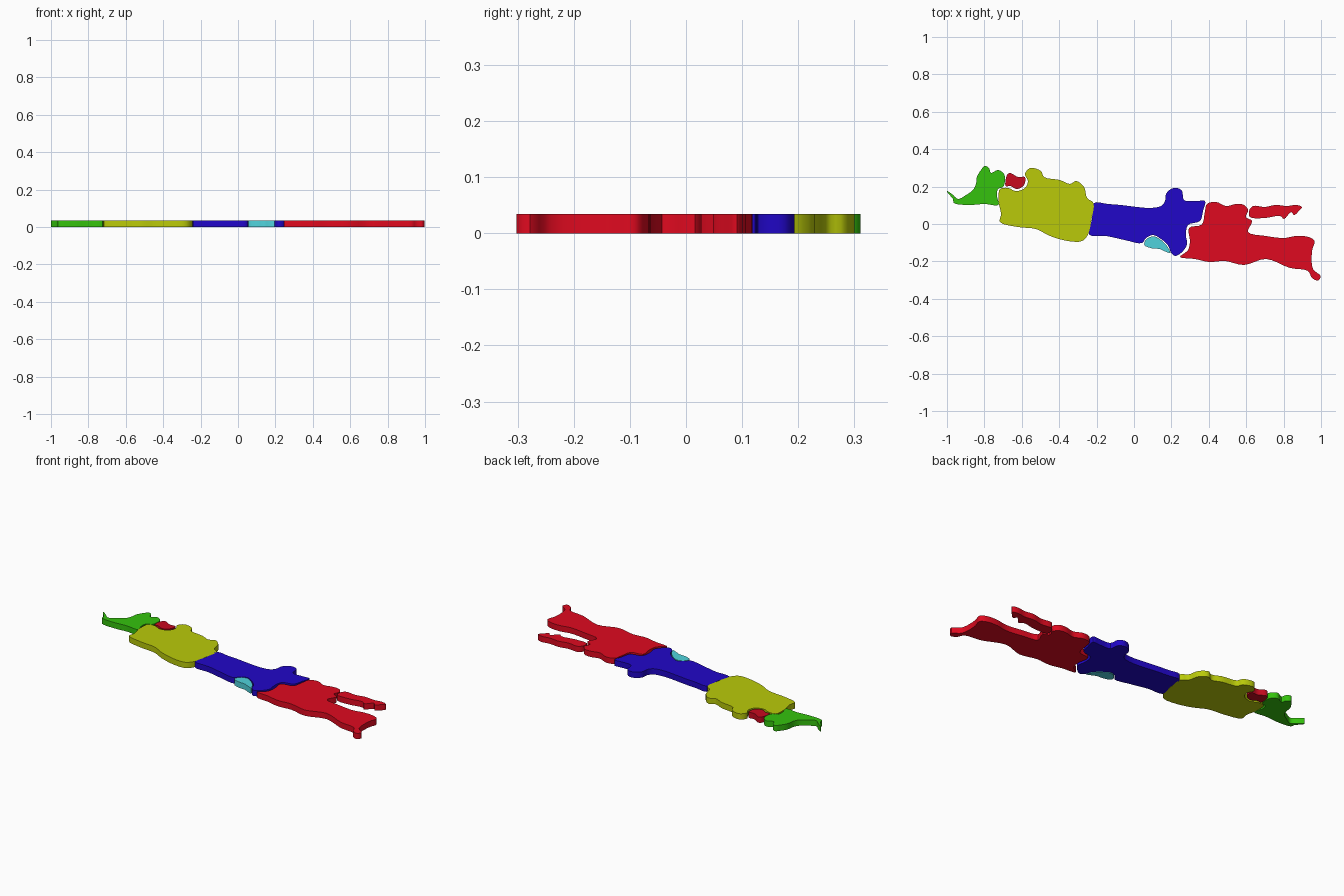
import bpy, bmesh, math
from mathutils import Vector

HEIGHT = 0.034
STEPS = 4


def smooth_loop(pts):
    """Closed centripetal spline through the profile points."""
    p = [Vector(q) for q in pts]
    n, out = len(p), []
    for i in range(n):
        a, b, c, d = (p[(i + k) % n] for k in (-1, 0, 1, 2))
        t1 = (b - a).length ** 0.5
        t2 = t1 + (c - b).length ** 0.5
        t3 = t2 + (d - c).length ** 0.5
        for s in range(STEPS):
            t = t1 + (t2 - t1) * s / STEPS
            a1 = a.lerp(b, t / t1)
            a2 = b.lerp(c, (t - t1) / (t2 - t1))
            a3 = c.lerp(d, (t - t2) / (t3 - t2))
            b1 = a1.lerp(a2, t / t2)
            b2 = a2.lerp(a3, (t - t1) / (t3 - t1))
            out.append(b1.lerp(b2, (t - t1) / (t2 - t1)))
    return out


def slab(name, pts, mat):
    """Flat region extruded up from z = 0."""
    bm = bmesh.new()
    base = bm.faces.new([bm.verts.new((q.x, q.y, 0)) for q in smooth_loop(pts)])
    top = bmesh.ops.extrude_face_region(bm, geom=[base], use_keep_orig=True)
    for v in top["geom"]:
        if isinstance(v, bmesh.types.BMVert):
            v.co.z = HEIGHT
    bmesh.ops.recalc_face_normals(bm, faces=bm.faces)
    bmesh.ops.triangulate(bm, faces=[f for f in bm.faces if len(f.verts) > 4])
    me = bpy.data.meshes.new(name)
    bm.to_mesh(me)
    bm.free()
    me.materials.append(mat)
    ob = bpy.data.objects.new(name, me)
    bpy.context.collection.objects.link(ob)
    bpy.ops.object.select_all(action='DESELECT')
    ob.select_set(True)
    bpy.context.view_layer.objects.active = ob
    bpy.ops.object.shade_smooth_by_angle(angle=math.radians(35))


def colour(name, rgb):
    m = bpy.data.materials.new(name)
    m.diffuse_color = (*rgb, 1)
    return m


green = colour("green", (0.035, 0.54, 0.004))
yellow = colour("yellow", (0.49, 0.59, 0.003))
blue = colour("blue", (0.015, 0.002, 0.58))
cyan = colour("cyan", (0.08, 0.65, 0.72))
red = colour("red", (0.74, 0.003, 0.014))
crimson = colour("crimson", (0.58, 0.003, 0.014))

# west tip
slab("west_region", [
    (-1.0, .177), (-.973, .16), (-.941, .134), (-.898, .155), (-.861, .182),
    (-.845, .214), (-.84, .251), (-.818, .289), (-.797, .311), (-.775, .299),
    (-.765, .273), (-.727, .289), (-.695, .267), (-.69, .23), (-.70, .198),
    (-.727, .187), (-.733, .15), (-.724, .102), (-.797, .107), (-.877, .102),
    (-.963, .112), (-.968, .134), (-.995, .165)], green)

# small patch between the west and central-west regions
slab("north_west_patch", [
    (-.686, .203), (-.679, .262), (-.663, .273), (-.62, .251), (-.583, .251),
    (-.588, .208), (-.626, .187), (-.66, .203)], crimson)

# central-west region
slab("central_west_region", [
    (-.717, .187), (-.674, .193), (-.631, .176), (-.583, .193), (-.567, .23),
    (-.583, .267), (-.556, .299), (-.497, .283), (-.481, .251), (-.396, .235),
    (-.342, .214), (-.31, .23), (-.267, .198), (-.251, .139), (-.217, .112),
    (-.227, .027), (-.246, -.056), (-.278, -.091), (-.353, -.091),
    (-.449, -.064), (-.524, -.027), (-.62, -.016), (-.717, .011),
    (-.711, .053), (-.722, .107), (-.724, .15)], yellow)

# central region
slab("central_region", [
    (-.214, .112), (-.139, .107), (-.075, .102), (.016, .091), (.086, .086),
    (.144, .096), (.166, .123), (.171, .16), (.198, .187), (.23, .193),
    (.257, .176), (.267, .128), (.337, .123), (.38, .123), (.369, .07),
    (.353, .016), (.289, -.005), (.278, -.064), (.284, -.107), (.257, -.15),
    (.219, -.171), (.196, -.15), (.184, -.118), (.144, -.08), (.102, -.059),
    (.064, -.075), (.043, -.102), (-.048, -.086), (-.15, -.064),
    (-.24, -.056), (-.224, .027)], blue)

# coastal inlet patch
slab("south_patch", [
    (.055, -.112), (.067, -.08), (.107, -.066), (.15, -.09), (.178, -.12),
    (.194, -.155), (.165, -.146), (.139, -.134), (.096, -.13)], cyan)

# east region with its forked tail
slab("east_region", [
    (.39, .107), (.439, .118), (.492, .096), (.545, .107), (.588, .102),
    (.61, .075), (.599, .037), (.631, .016), (.61, -.043), (.706, -.064),
    (.802, -.075), (.866, -.064), (.936, -.07), (.965, -.091), (.952, -.144),
    (.957, -.241), (.998, -.278), (.984, -.302), (.952, -.289), (.93, -.251),
    (.834, -.235), (.706, -.187), (.588, -.219), (.487, -.198), (.401, -.203),
    (.326, -.187), (.246, -.176), (.289, -.139), (.299, -.091), (.294, -.021),
    (.362, -.003), (.378, .06)], red)

# slender north-east island
slab("north_east_island", [
    (.615, .07), (.636, .096), (.70, .091), (.759, .102), (.818, .096),
    (.866, .102), (.898, .091), (.882, .07), (.856, .048), (.84, .064),
    (.802, .027), (.781, .043), (.70, .032), (.62, .037)], red)
